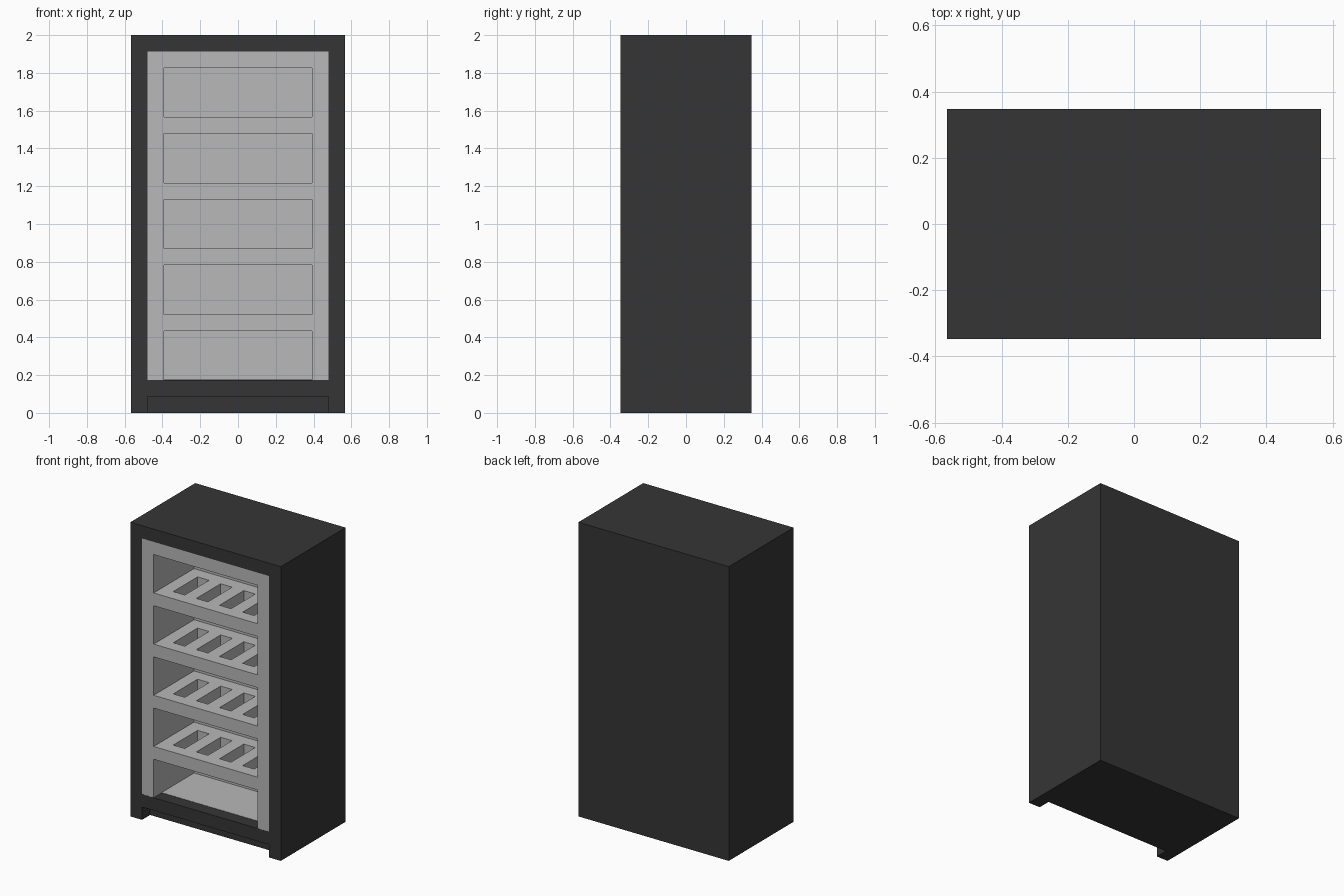
import bpy

U = 2 / 23                      # grid unit: cabinet is 13 x 8 x 23 units
W, D = 13, 8

if "Cube" in bpy.data.objects:
    bpy.data.objects.remove(bpy.data.objects["Cube"], do_unlink=True)


def material(name, value):
    mat = bpy.data.materials.new(name)
    mat.use_nodes = True
    colour = (value, value, value, 1)
    mat.diffuse_color = colour
    mat.node_tree.nodes["Principled BSDF"].inputs["Base Color"].default_value = colour
    return mat


charcoal = material("charcoal", 0.036)
light_grey = material("light_grey", 0.48)


def boxes(name, extents, mat):
    """One object made of boxes given as (x0, x1, y0, y1, z0, z1) in units;
    x is measured from the centre, y from the front."""
    verts, faces = [], []
    for x0, x1, y0, y1, z0, z1 in extents:
        b = len(verts)
        verts += [(x * U, (y - D / 2) * U, z * U)
                  for z in (z0, z1) for x, y in ((x0, y0), (x1, y0), (x1, y1), (x0, y1))]
        faces += [(b + 3, b + 2, b + 1, b), (b + 4, b + 5, b + 6, b + 7)]
        faces += [(b + i, b + (i + 1) % 4, b + 4 + (i + 1) % 4, b + 4 + i) for i in range(4)]
    mesh = bpy.data.meshes.new(name)
    mesh.from_pydata(verts, [], faces)
    mesh.materials.append(mat)
    obj = bpy.data.objects.new(name, mesh)
    bpy.context.collection.objects.link(obj)
    return obj


def cut(target, extents):
    """Carve a set of separate boxes out of the target."""
    cutter = boxes("cutter", extents, target.data.materials[0])
    cutter.hide_render = True
    mod = target.modifiers.new("cut", "BOOLEAN")
    mod.operation, mod.solver, mod.object = "DIFFERENCE", "EXACT", cutter
    bpy.context.view_layer.objects.active = target
    bpy.ops.object.modifier_apply(modifier=mod.name)
    bpy.data.objects.remove(cutter, do_unlink=True)


# Outer cabinet with a display cavity and a toe recess
cabinet = boxes("cabinet", [(-W / 2, W / 2, 0, D, 0, 23)], charcoal)
cut(cabinet, [(-5.5, 5.5, -1, 6, 2, 22), (-5.5, 5.5, -1, 1, -1, 1)])

# Inner rack with five open compartments
rack = boxes("rack", [(-5.5, 5.5, 0.01, 6, 2, 22)], light_grey)
cut(rack, [(-4.5, 4.5, -1, 5, 2 + 4 * i - (i == 0), 5 + 4 * i) for i in range(5)])

# Four slots through each of the four shelves
cut(rack, [(x - 0.5, x + 0.5, 1, 4, 4 * i + 0.9, 4 * i + 2.1)
           for i in range(1, 5) for x in (-3, -1, 1, 3)])

# Floor panel of the lowest compartment, set back behind the front rail
boxes("floor_panel", [(-4.5, 4.5, 1, 5, 2, 2.02)], light_grey)
